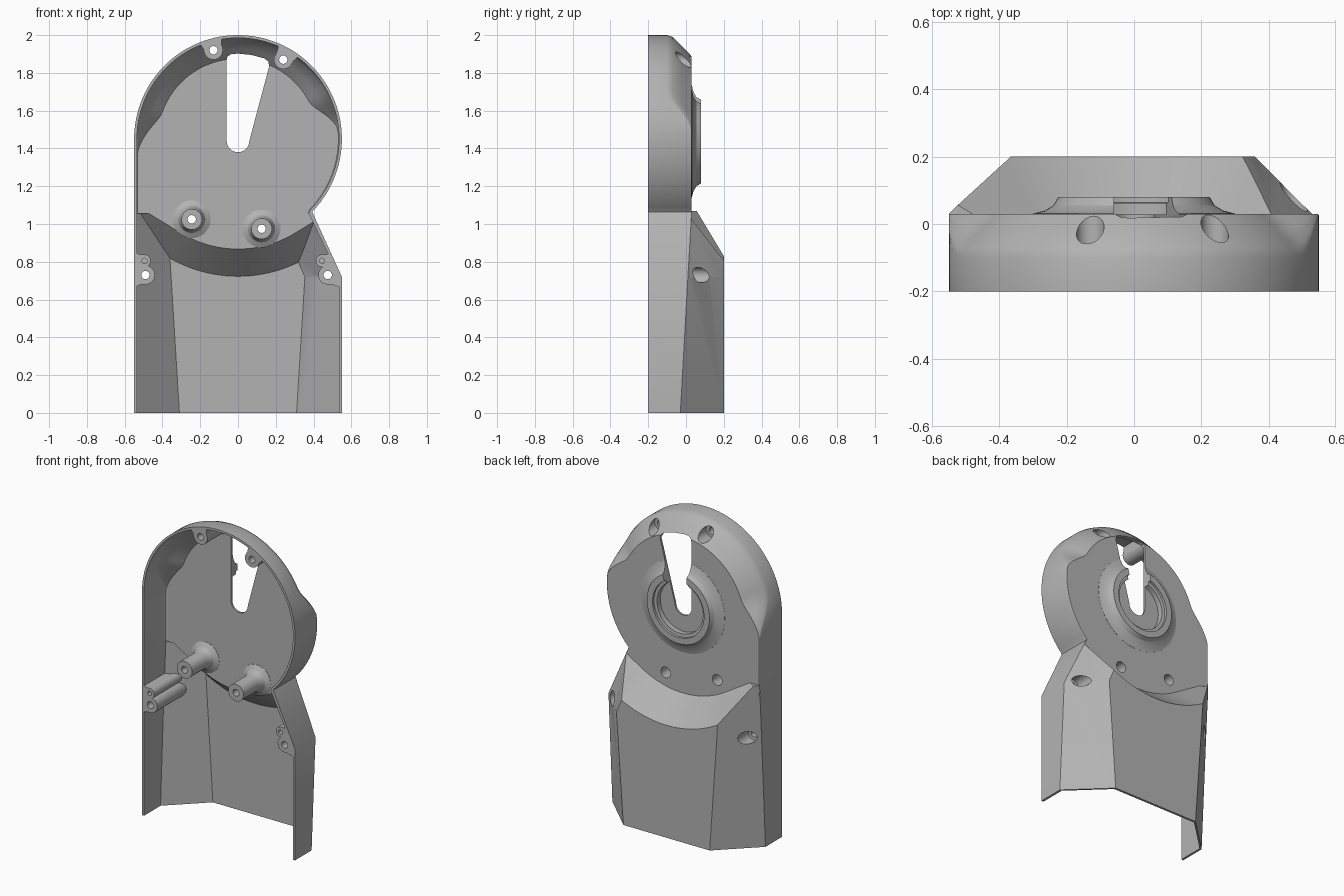
import bpy, bmesh
from math import sin, cos, pi, radians, atan2, asin
from mathutils import Vector

if "Cube" in bpy.data.objects:
    bpy.data.objects.remove(bpy.data.objects["Cube"])

R, CZ = 0.55, 1.45            # cap radius and centre height
BACK, FRONT, DEEP = 0.03, -0.2, 0.2
WALL = 0.015

grey = bpy.data.materials.new("plain_grey")
grey.use_nodes = True
grey.diffuse_color = (0.45, 0.45, 0.45, 1)
grey.node_tree.nodes["Principled BSDF"].inputs["Base Color"].default_value = grey.diffuse_color


def loft(name, rings):
    """Closed solid through rings of equal point count."""
    bm = bmesh.new()
    loops = [[bm.verts.new(p) for p in ring] for ring in rings]
    n = len(loops[0])
    for a, b in zip(loops, loops[1:]):
        for i in range(n):
            j = (i + 1) % n
            bm.faces.new((a[i], a[j], b[j], b[i]))
    bm.faces.new(loops[0])
    bm.faces.new(loops[-1])
    bmesh.ops.recalc_face_normals(bm, faces=bm.faces)
    mesh = bpy.data.meshes.new(name)
    bm.to_mesh(mesh)
    bm.free()
    obj = bpy.data.objects.new(name, mesh)
    obj.data.materials.append(grey)
    bpy.context.scene.collection.objects.link(obj)
    return obj


def prism(name, pts, y0, y1):
    return loft(name, [[(x, y, z) for x, z in pts] for y in (y0, y1)])


def lathe(name, x, z, profile, n=40):
    """Round solid along y from (radius, y) pairs."""
    return loft(name, [[(x + r * cos(2 * pi * i / n), y, z + r * sin(2 * pi * i / n))
                        for i in range(n)] for r, y in profile])


def combine(obj, other, operation):
    mod = obj.modifiers.new("cut", 'BOOLEAN')
    mod.operation, mod.object, mod.solver = operation, other, 'EXACT'
    bpy.context.view_layer.update()
    bpy.context.view_layer.objects.active = obj
    bpy.ops.object.modifier_apply(modifier=mod.name)
    bpy.data.objects.remove(other)


def smoothstep(a, b, v):
    v = min(1, max(0, (v - a) / (b - a)))
    return v * v * (3 - 2 * v)


def cap(t, front):
    """Round cap whose rear chamfer fades out at both sides."""
    r = R - t
    outline = []
    for deg in range(-44, 181, 3):
        a = radians(deg)
        outline.append((r * cos(a), r * sin(a)))
    outline += [(-r, -0.02 * k) for k in range(1, 18)]
    outline += [(-r, -0.45), (0.36 - t, -0.45)]
    rings = []
    for dy, dr in ((None, 0), (0.13, 0), (0.10, 0.01), (0.05, 0.06), (0, 0.11)):
        ring = []
        for x, z in outline:
            ang = atan2(z, x) * 180 / pi
            ang = ang + 360 if ang < -90 else ang
            f = max(0.03, smoothstep(3, 28, ang) * (1 - smoothstep(160, 191, ang)))
            p = Vector((x, z))
            p *= 1 - dr * f / p.length
            ring.append((p.x, front if dy is None else BACK - t - dy * f, p.y + CZ))
        rings.append(ring)
    return loft("cap", rings)


def body(t, front):
    """Tapered lower housing with a conical ramp cut below the cap."""
    rings = []
    for z, right, shoulder, left_in, right_in in (
            (0, 0.55, -0.03, -0.31, 0.31), (0.72, 0.55, 0.01, -0.36, 0.36),
            (1.07, 0.39, BACK, -0.38, 0.21)):
        if t:
            z = {0: -0.1, 1.07: 1.07 - t}.get(z, z)
        s = shoulder - 0.4 * t
        l, r = -R + t, right - t
        li, ri = left_in + 0.4 * t, right_in - 0.4 * t
        rings.append([(l, front, z), (l, s, z), (li, DEEP - t, z),
                      (ri, DEEP - t, z), (r, s, z), (r, front, z)])
    obj = loft("housing", rings)
    # ramp: an arc with tangent ends, widening towards the back
    half = asin(0.3 / 0.575)
    arc = [(sin(half * k / 12), -cos(half * k / 12)) for k in range(-12, 13)]
    tip = (sin(half) + 0.8 * cos(half), -cos(half) + 0.8 * sin(half))
    arc = [(-tip[0], 0.5), (-tip[0], tip[1])] + arc + [tip, (tip[0], 0.5)]
    ramp = []
    for y in (BACK - t, 0.26):
        s = 0.575 + t * 0.5 + 0.85 * (y - BACK + t)
        ramp.append([(x * s, y, CZ + z * s) for x, z in arc])
    combine(obj, loft("ramp_cutter", ramp), 'DIFFERENCE')
    return obj


def shell_solid(t, front):
    obj = body(t, front)
    combine(obj, cap(t, front), 'UNION')
    return obj


def rib_profile(x, z, angle, r):
    """U outline, round on the inside and flaring into the wall."""
    u, v = Vector((cos(angle), sin(angle))), Vector((-sin(angle), cos(angle)))
    local = [(r * cos(a), r * sin(a)) for a in (pi / 2 + pi * k / 14 for k in range(15))]
    local += [(0.02, -r), (0.12, -r - 0.03), (0.12, r + 0.03), (0.02, r)]
    return [tuple(Vector((x, z)) + u * p + v * q) for p, q in local]


# screw positions: (x, z)
rim_screws = [(-0.13, 1.92), (0.24, 1.87)]
floor_screws = [(-0.245, 1.025), (0.125, 0.975)]
side_screws = [(-0.49, 0.73), (0.475, 0.73)]
side_pins = [(-0.495, 0.805), (0.445, 0.805)]

# outer form with rear hub
case = shell_solid(0, FRONT)
case.name = "cover_shell"
HUB = 1.44
combine(case, lathe("hub", 0, HUB, [(0.30, 0.02), (0.30, 0.031), (0.265, 0.04), (0.24, 0.055),
                                    (0.225, 0.08)], 64), 'UNION')

# inner space, leaving screw posts standing
space = shell_solid(WALL, -0.3)
for x, z in rim_screws:
    post = prism("rim_post", rib_profile(x, z, atan2(z - CZ, x), 0.05), -0.4, 0.3)
    combine(space, post, 'DIFFERENCE')
for r, points in ((0.05, side_screws), (0.033, side_pins)):
    for x, z in points:
        post = prism("side_post", rib_profile(x, z, pi if x < 0 else 0, r), -0.4, 0.3)
        combine(space, post, 'DIFFERENCE')
for x, z in floor_screws:
    post = lathe("floor_post", x, z, [(0.055, -0.4), (0.055, -0.05), (0.06, -0.025),
                                      (0.072, -0.003), (0.1, 0.013), (0.1, 0.025)])
    combine(space, post, 'DIFFERENCE')
combine(case, space, 'DIFFERENCE')

# hub recess with a stepped lip
combine(case, lathe("hub_recess", 0, HUB, [(0.165, 0.028), (0.165, 0.062), (0.185, 0.064),
                                           (0.185, 0.2)], 64), 'DIFFERENCE')

# tapered slot through the cap floor and hub
slot = [(0.06 * cos(a), HUB + 0.06 * sin(a)) for a in (pi + pi * k / 16 for k in range(17))]
slot += [(0.165, 1.835), (0.16, 1.86), (0.14, 1.877), (0.07, 1.895), (0, 1.902),
         (-0.035, 1.9), (-0.055, 1.888), (-0.06, 1.87)]
combine(case, prism("slot_cutter", slot, -0.08, 0.2), 'DIFFERENCE')

# screw holes: narrow from the front, wide from the back
for points, wide, depth in ((rim_screws, 0.041, -0.08), (floor_screws, 0.035, -0.1),
                            (side_screws, 0.041, 0.0)):
    for x, z in points:
        hole = lathe("screw_cutter", x, z, [(0.022, -0.3), (0.022, depth), (wide, depth + 0.001),
                                            (wide, 0.3)], 28)
        combine(case, hole, 'DIFFERENCE')
for x, z in side_pins:
    combine(case, lathe("pin_cutter", x, z, [(0.014, -0.3), (0.014, -0.1)], 16), 'DIFFERENCE')

# smooth shading with crisp edges
bpy.ops.object.select_all(action='DESELECT')
case.select_set(True)
bpy.context.view_layer.objects.active = case
bpy.ops.object.shade_smooth_by_angle(angle=radians(28))
